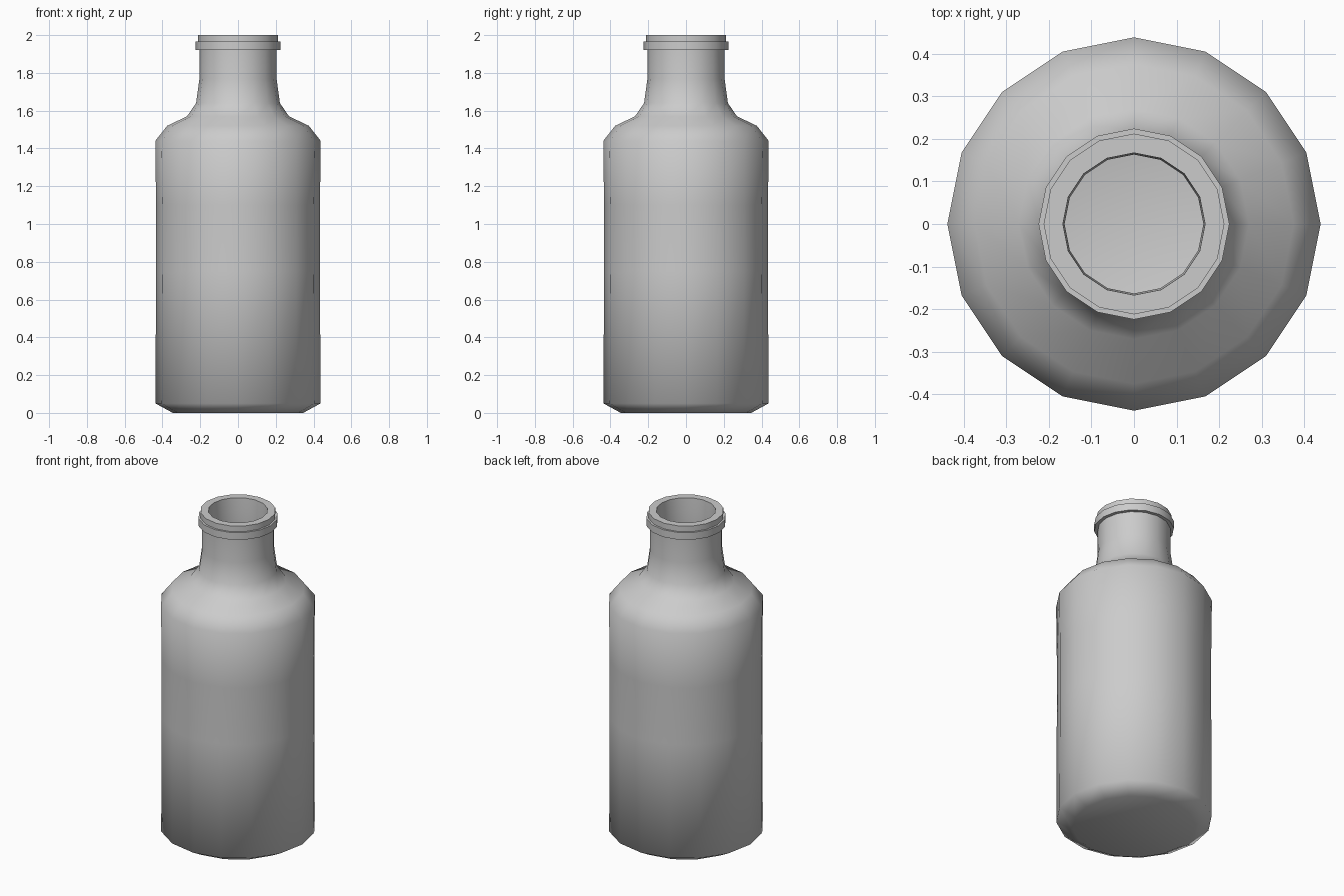
import bpy, bmesh, math

if "Cube" in bpy.data.objects:
    bpy.data.objects.remove(bpy.data.objects["Cube"])

SIDES = 16

# Closed bottle profile (radius, height): outside going up, then inside going down
outer = [(0.345, 0.0), (0.437, 0.05), (0.434, 0.75), (0.434, 1.1), (0.438, 1.44),
         (0.375, 1.52), (0.27, 1.57), (0.222, 1.64), (0.204, 1.77), (0.204, 1.92)]
neck_ring = [(0.224, 1.92), (0.224, 1.965), (0.212, 1.965)]
rim = [(0.212, 2.0), (0.167, 2.0)]
inner = [(0.163, 1.92), (0.163, 1.77), (0.18, 1.62), (0.25, 1.53), (0.35, 1.48),
         (0.40, 1.42), (0.398, 0.75), (0.40, 0.08), (0.33, 0.04)]
profile = outer + neck_ring + rim + inner

# Lathe the profile
bm = bmesh.new()
rings = []
for r, z in profile:
    rings.append([bm.verts.new((r * math.cos(2 * math.pi * i / SIDES),
                                r * math.sin(2 * math.pi * i / SIDES), z))
                  for i in range(SIDES)])
for a, b in zip(rings, rings[1:]):
    for i in range(SIDES):
        j = (i + 1) % SIDES
        bm.faces.new((a[i], a[j], b[j], b[i]))

# Underside and inside floor
bm.faces.new(rings[0][::-1])
bm.faces.new(rings[-1])
bmesh.ops.recalc_face_normals(bm, faces=bm.faces)

mesh = bpy.data.meshes.new("bottle")
bm.to_mesh(mesh)
bm.free()
bottle = bpy.data.objects.new("bottle", mesh)
bpy.context.collection.objects.link(bottle)

# Smooth body with crisp neck ring
bpy.context.view_layer.objects.active = bottle
bottle.select_set(True)
bpy.ops.object.shade_smooth_by_angle(angle=math.radians(75))
